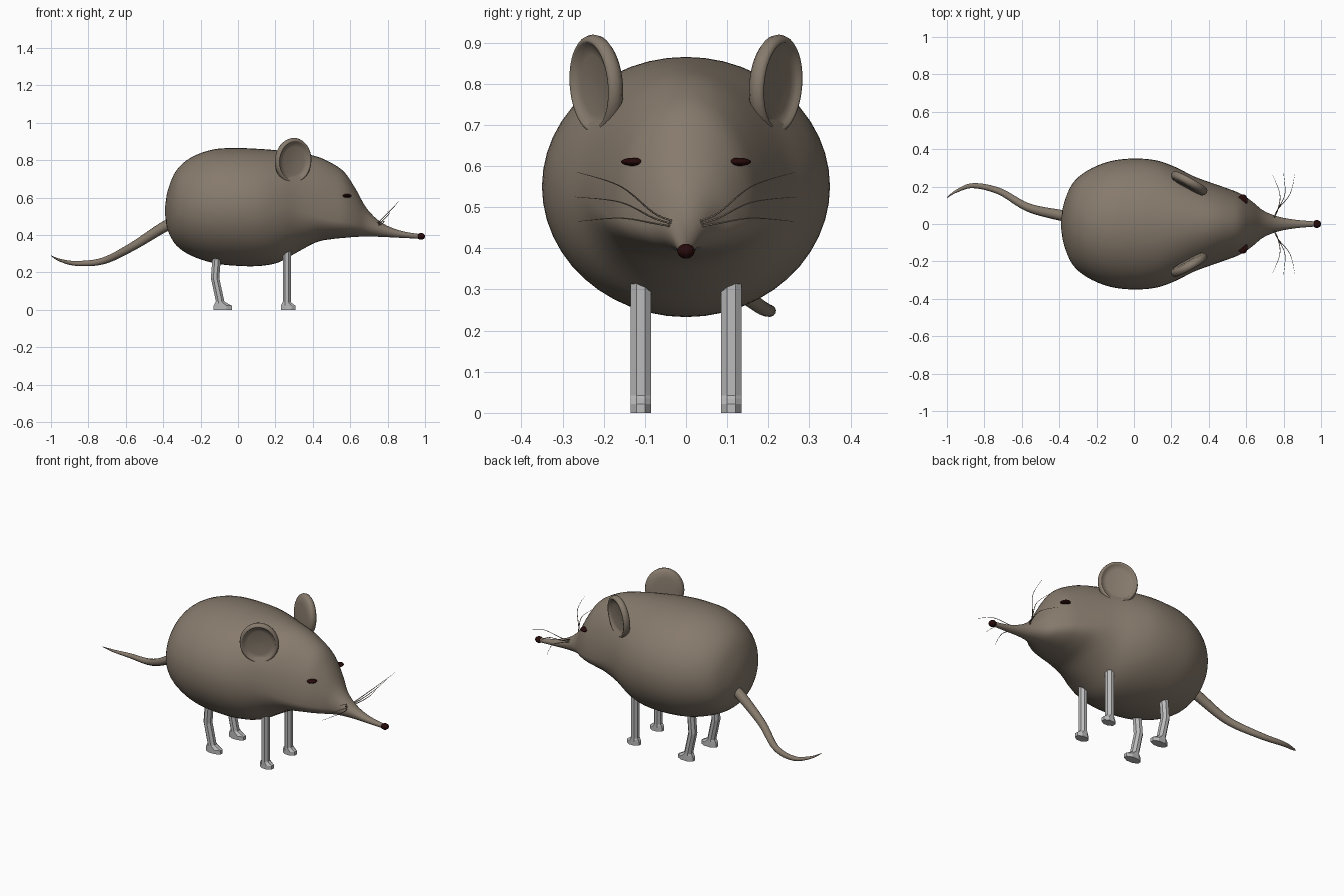
import bpy, bmesh, math
from mathutils import Vector, Matrix
from mathutils.bvhtree import BVHTree

if "Cube" in bpy.data.objects:
    bpy.data.objects.remove(bpy.data.objects["Cube"])


def material(name, rgb):
    m = bpy.data.materials.new(name)
    m.use_nodes = True
    m.diffuse_color = (*rgb, 1)
    bsdf = m.node_tree.nodes["Principled BSDF"]
    bsdf.inputs["Base Color"].default_value = (*rgb, 1)
    bsdf.inputs["Roughness"].default_value = 0.8
    return m


FUR = material("brown fur", (0.24, 0.195, 0.15))
GREY = material("light grey", (0.5, 0.5, 0.5))
DARK = material("dark red brown", (0.02, 0.003, 0.003))


def finish(bm, name, mat, smooth=True, matrix=None):
    if matrix:
        bm.transform(matrix)
    bmesh.ops.recalc_face_normals(bm, faces=bm.faces)
    for f in bm.faces:
        f.smooth = smooth
    me = bpy.data.meshes.new(name)
    bm.to_mesh(me)
    bm.free()
    me.materials.append(mat)
    ob = bpy.data.objects.new(name, me)
    bpy.context.collection.objects.link(ob)
    return ob


def loft(rings):
    """Skin a list of equal-sized point rings and cap both ends."""
    bm = bmesh.new()
    loops = [[bm.verts.new(p) for p in ring] for ring in rings]
    n = len(loops[0])
    for a, b in zip(loops, loops[1:]):
        for i in range(n):
            j = (i + 1) % n
            bm.faces.new((a[i], a[j], b[j], b[i]))
    bm.faces.new(loops[0])
    bm.faces.new(loops[-1])
    return bm


def smooth_rows(rows, steps):
    """Catmull-Rom interpolation between rows of numbers."""
    rows = [Vector(r) for r in rows]
    out = []
    for k in range(len(rows) - 1):
        p0, p1 = rows[max(k - 1, 0)], rows[k]
        p2, p3 = rows[k + 1], rows[min(k + 2, len(rows) - 1)]
        for s in range(steps):
            t = s / steps
            out.append(0.5 * (2 * p1 + (p2 - p0) * t + (2 * p0 - 5 * p1 + 4 * p2 - p3) * t ** 2
                              + (3 * p1 - p0 - 3 * p2 + p3) * t ** 3))
    return out + [rows[-1]]


# Body and snout: x, top z, widest z, bottom z, half width
SECTIONS = [
    (-0.39, 0.55, 0.53, 0.51, 0.02), (-0.375, 0.64, 0.53, 0.425, 0.11),
    (-0.33, 0.745, 0.54, 0.345, 0.215), (-0.25, 0.815, 0.55, 0.29, 0.285),
    (-0.13, 0.858, 0.55, 0.25, 0.335), (0, 0.865, 0.55, 0.235, 0.35),
    (0.12, 0.86, 0.55, 0.235, 0.34), (0.22, 0.852, 0.54, 0.255, 0.305),
    (0.32, 0.84, 0.53, 0.31, 0.255), (0.42, 0.82, 0.5, 0.362, 0.218),
    (0.5, 0.785, 0.48, 0.378, 0.19), (0.57, 0.735, 0.47, 0.385, 0.162),
    (0.63, 0.645, 0.46, 0.39, 0.122), (0.69, 0.54, 0.45, 0.392, 0.073),
    (0.77, 0.465, 0.43, 0.39, 0.04), (0.87, 0.423, 0.405, 0.385, 0.022),
    (0.98, 0.404, 0.392, 0.38, 0.013),
]
rings = []
for x, top, mid, low, w in (tuple(r) for r in map(list, smooth_rows(SECTIONS, 4))):
    ring = []
    for i in range(48):
        a = math.tau * i / 48
        s = math.sin(a)
        ring.append((x, w * math.cos(a), mid + s * (top - mid if s > 0 else mid - low)))
    rings.append(ring)
body_bm = loft(rings)
body_tree = BVHTree.FromBMesh(body_bm)
finish(body_bm, "body", FUR)


def ball(name, mat, center, radii, rotation=None):
    bm = bmesh.new()
    bmesh.ops.create_uvsphere(bm, u_segments=24, v_segments=14, radius=1)
    rot = rotation or Matrix.Identity(4)
    return finish(bm, name, mat, True,
                  Matrix.Translation(center) @ rot @ Matrix.Diagonal((*radii, 1)))


def tube(name, rows, thickness):
    """Tapered round strand through rows of x, y, z, relative radius."""
    cu = bpy.data.curves.new(name, "CURVE")
    cu.dimensions = "3D"
    cu.bevel_depth = thickness
    cu.bevel_resolution = 4 if thickness > 0.01 else 1
    cu.use_fill_caps = True
    sp = cu.splines.new("POLY")
    pts = smooth_rows(rows, 6)
    sp.points.add(len(pts) - 1)
    for p, (x, y, z, r) in zip(sp.points, pts):
        p.co = (x, y, z, 1)
        p.radius = r
    sp.use_smooth = True
    cu.materials.append(FUR)
    ob = bpy.data.objects.new(name, cu)
    bpy.context.collection.objects.link(ob)
    bpy.ops.object.select_all(action="DESELECT")
    ob.select_set(True)
    bpy.context.view_layer.objects.active = ob
    bpy.ops.object.convert(target="MESH")


# Tail
tube("tail", [(-0.33, 0.04, 0.475, 1), (-0.41, 0.05, 0.435, 0.95), (-0.57, 0.09, 0.335, 0.75),
              (-0.72, 0.175, 0.262, 0.6), (-0.86, 0.205, 0.248, 0.45),
              (-0.95, 0.175, 0.265, 0.25), (-1, 0.14, 0.29, 0.05)], 0.03)

# Nose tip
ball("nose", DARK, (0.978, 0, 0.393), (0.022, 0.021, 0.018))

# Legs are stacks of octagons: z, back x, front x
FRONT_LEG = [(0, 0.23, 0.308), (0.022, 0.23, 0.308), (0.035, 0.235, 0.29),
             (0.042, 0.24, 0.283), (0.42, 0.24, 0.283)]
REAR_LEG = [(0, -0.13, -0.032), (0.022, -0.13, -0.032), (0.034, -0.125, -0.055),
            (0.045, -0.118, -0.073), (0.17, -0.145, -0.1), (0.36, -0.13, -0.085)]
# Ear profile around its axis: relative radius, depth
EAR = [(0.02, -0.022), (0.6, -0.022), (0.88, -0.018), (0.97, -0.009), (1, 0.003), (0.97, 0.016),
       (0.91, 0.023), (0.85, 0.022), (0.82, 0.014), (0.6, 0.008), (0.02, 0.005)]

for side, s in (("left", 1), ("right", -1)):
    for part, stack in (("front_leg", FRONT_LEG), ("rear_leg", REAR_LEG)):
        rings = []
        for z, x0, x1 in stack:
            ring = []
            for i in range(8):
                a = math.tau * (i + 0.5) / 8
                k = 1 / math.cos(math.pi / 8)
                ring.append(((x0 + x1) / 2 + (x1 - x0) / 2 * k * math.cos(a),
                             s * 0.11 + 0.025 * k * math.sin(a), z))
            rings.append(ring)
        finish(loft(rings), f"{side}_{part}", GREY, False)

    # Dished ear turned outward and forward
    rings = [[(0.108 * r * math.cos(math.tau * i / 40), 0.123 * r * math.sin(math.tau * i / 40), d)
              for i in range(40)] for r, d in EAR]
    normal = Vector((0.48, s * 0.87, -0.08)).normalized()
    across = Vector((0, 0, 1)).cross(normal).normalized()
    basis = Matrix((across, normal.cross(across), normal)).transposed().to_4x4()
    finish(loft(rings), f"{side}_ear", FUR, True,
           Matrix.Translation((0.293, s * 0.215, 0.797)) @ basis)

    # Eye resting on the head surface
    spot, n, _, _ = body_tree.ray_cast(Vector((0.582, s, 0.61)), Vector((0, -s, 0)))
    if n.y * s < 0:
        n = -n
    ball(f"{side}_eye", DARK, spot, (0.026, 0.03, 0.01), n.to_track_quat("Z", "Y").to_matrix().to_4x4())

    # Whiskers fan out beside the snout
    for k, (x, y, z) in enumerate([(0.86, 0.265, 0.585), (0.8, 0.27, 0.525), (0.74, 0.265, 0.465)]):
        root = 0.475 - 0.007 * k
        tube(f"{side}_whisker_{k + 1}",
             [(0.75, s * 0.035, root - 0.008, 1), (0.77, s * 0.08, root + 0.012 - 0.006 * k, 0.9),
              (0.76 + (x - 0.74) * 0.45 + 0.02, s * 0.16, root + (z - root) * 0.6 + 0.01, 0.6),
              (x, s * y, z, 0.2)], 0.0025)
